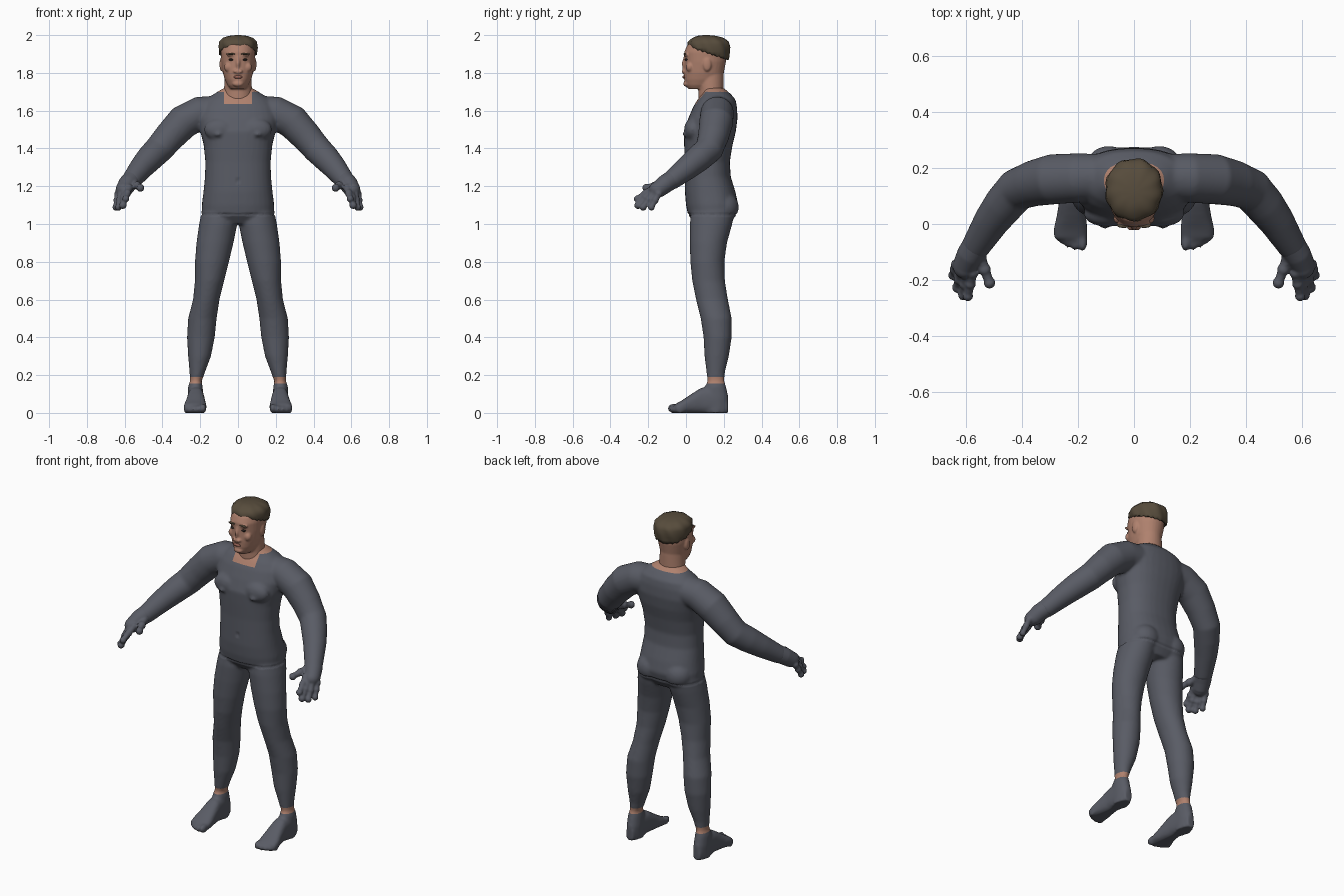
import bpy, bmesh, math
from mathutils import Vector, Matrix

if "Cube" in bpy.data.objects:
    bpy.data.objects.remove(bpy.data.objects["Cube"], do_unlink=True)


def material(name, rgb):
    m = bpy.data.materials.new(name)
    m.use_nodes = True
    m.diffuse_color = (*rgb, 1)
    node = next(n for n in m.node_tree.nodes if n.type == 'BSDF_PRINCIPLED')
    node.inputs["Base Color"].default_value = (*rgb, 1)
    return m


suit = material("slate_suit", (0.1, 0.106, 0.13))
skin = material("skin", (0.43, 0.22, 0.155))
hair = material("brown_hair", (0.095, 0.072, 0.045))
lip = material("lips", (0.3, 0.12, 0.09))
dark = material("dark_eye", (0.03, 0.022, 0.02))


def loft(bm, rings, n=32, e=2.0):
    """Closed skin over rings given as (centre, half axis, half axis)."""
    loops = []
    for c, u, v in rings:
        loop = []
        for i in range(n):
            a = math.tau * i / n
            ca, sa = math.cos(a), math.sin(a)
            p = c + u * math.copysign(abs(ca) ** (2 / e), ca) + v * math.copysign(abs(sa) ** (2 / e), sa)
            loop.append(bm.verts.new(p))
        loops.append(loop)
    for a, b in zip(loops, loops[1:]):
        for i in range(n):
            j = (i + 1) % n
            bm.faces.new((a[i], a[j], b[j], b[i]))
    bm.faces.new(loops[0][::-1])
    bm.faces.new(loops[-1])


def column(bm, rows, s=1, e=2.0):
    """Upright loft from rows of (z, x0, x1, y0, y1)."""
    loft(bm, [(Vector((s * (a + b) / 2, (c + d) / 2, z)), Vector(((b - a) / 2, 0, 0)),
               Vector((0, (d - c) / 2, 0))) for z, a, b, c, d in rows], e=e)


def limb(bm, pts, s=1):
    """Round tube through points (x, y, z, radius)."""
    ps = [Vector((s * p[0], p[1], p[2])) for p in pts]
    rings = []
    for i, p in enumerate(ps):
        t = ps[min(i + 1, len(ps) - 1)] - ps[max(i - 1, 0)]
        u = t.cross(Vector((0, 0, 1))).normalized()
        v = t.cross(u).normalized()
        rings.append((p, u * pts[i][3], v * pts[i][3]))
    loft(bm, rings)


def ball(bm, c, r, s=1):
    r = (r, r, r) if isinstance(r, float) else r
    m = Matrix.Translation((s * c[0], c[1], c[2])) @ Matrix.Diagonal((*r, 1))
    bmesh.ops.create_uvsphere(bm, u_segments=20, v_segments=12, radius=1, matrix=m)


def finish(bm, name, mats, voxel=0, smooth=0):
    """Make an object; optionally fuse the overlapping pieces into one skin."""
    bmesh.ops.recalc_face_normals(bm, faces=bm.faces)
    me = bpy.data.meshes.new(name)
    bm.to_mesh(me)
    bm.free()
    ob = bpy.data.objects.new(name, me)
    bpy.context.collection.objects.link(ob)
    if voxel:
        r = ob.modifiers.new("fuse", 'REMESH')
        r.mode, r.voxel_size = 'VOXEL', voxel
        k = ob.modifiers.new("soften", 'SMOOTH')
        k.factor, k.iterations = 0.5, smooth
        dg = bpy.context.evaluated_depsgraph_get()
        ob.data = bpy.data.meshes.new_from_object(ob.evaluated_get(dg))
        ob.modifiers.clear()
    ob.data.materials.clear()
    for m in mats:
        ob.data.materials.append(m)
    ob.data.polygons.foreach_set("use_smooth", [True] * len(ob.data.polygons))
    return ob


# Body: torso, arms, legs and feet fused together
bm = bmesh.new()
torso = [(1.0, .13, .05, .23), (1.05, .19, .01, .265), (1.1, .192, 0, .277),
         (1.17, .183, -.006, .262), (1.25, .175, -.006, .237), (1.33, .173, -.006, .232),
         (1.42, .182, -.01, .247), (1.49, .2, -.012, .264), (1.56, .215, .012, .273),
         (1.62, .2, .038, .27), (1.66, .17, .062, .262), (1.69, .125, .085, .235),
         (1.72, .075, .09, .2)]
column(bm, [(z, -x, x, a, b) for z, x, a, b in torso], e=2.3)
leg = [(1.08, .01, .19, .03, .26), (1.0, .004, .206, .02, .245), (.9, .024, .22, .02, .217),
       (.8, .048, .228, .023, .203), (.7, .073, .228, .033, .206), (.6, .098, .238, .053, .222),
       (.5, .113, .264, .078, .242), (.4, .123, .27, .093, .242), (.3, .143, .264, .098, .227),
       (.22, .173, .257, .108, .207), (.19, .183, .255, .111, .204), (.17, .193, .254, .115, .202),
       (.14, .187, .264, .1, .212), (.08, .183, .267, .09, .226), (.0, .185, .265, .09, .222)]
foot = [(.222, .2, .25, .07), (.15, .183, .267, .135), (.08, .178, .268, .13),
        (.03, .172, .276, .098), (-.02, .166, .288, .064), (-.055, .168, .286, .045)]
toes = [(.184, -.066, .024), (.212, -.068, .019), (.236, -.06, .018), (.258, -.048, .017), (.276, -.03, .016)]
arm = [(.08, .17, 1.6, .08), (.2, .165, 1.588, .088), (.29, .16, 1.54, .09), (.36, .145, 1.465, .082),
       (.42, .122, 1.395, .076), (.465, .07, 1.35, .072), (.51, .01, 1.3, .064), (.572, -.09, 1.222, .05)]
for s in (1, -1):
    column(bm, leg, s)
    loft(bm, [(Vector((s * (a + b) / 2, y, h / 2)), Vector(((b - a) / 2, 0, 0)), Vector((0, 0, h / 2 + .003)))
              for y, a, b, h in foot], e=2.6)
    for x, y, r in toes:
        ball(bm, (x, y, r), (r * .72, r + .008, r + .002), s)
    limb(bm, arm, s)
    ball(bm, (.095, .035, 1.5), (.085, .045, .06), s)
    ball(bm, (.105, -.006, 1.475), (.02, .012, .012), s)
    ball(bm, (.09, .2, 1.09), (.085, .08, .08), s)
body = finish(bm, "body_suit", [suit, skin], .0085, 6)

# Clean edges at the collar and cuffs, then bare skin at neck and ankles
bm = bmesh.new()
bm.from_mesh(body.data)
for axis, values in ((2, (.155, .19, 1.635, 1.7)), (0, (.075, -.075))):
    for d in values:
        co, no = Vector(), Vector()
        co[axis], no[axis] = d, 1
        bmesh.ops.bisect_plane(bm, geom=bm.verts[:] + bm.edges[:] + bm.faces[:], dist=.0005,
                               plane_co=co, plane_no=no)
bm.normal_update()
for v in bm.verts:
    v.co.z = max(v.co.z, 0)
    waist = abs(v.co.z - 1.05) < .005
    navel = abs(v.co.x) < .008 and abs(v.co.z - 1.23) < .014 and v.co.y < .05
    if waist or navel:
        v.co -= v.normal * .005
for f in bm.faces:
    c = f.calc_center_median()
    collar = c.z > 1.7 or (c.z > 1.635 and abs(c.x) < .075 and c.y < .13)
    f.material_index = int(collar or .155 < c.z < .19)
bm.to_mesh(body.data)
bm.free()

# Hands: palm, four jointed fingers and a thumb
fingers = [((.578, -.175, 1.19), (.595, -.262, 1.13), .018), ((.598, -.18, 1.175), (.61, -.258, 1.095), .019),
           ((.618, -.17, 1.165), (.633, -.23, 1.085), .018), ((.635, -.145, 1.16), (.648, -.185, 1.085), .017),
           ((.55, -.12, 1.215), (.515, -.215, 1.19), .02)]
for s, name in ((1, "left_hand"), (-1, "right_hand")):
    bm = bmesh.new()
    limb(bm, [(.56, -.07, 1.238, .05), (.585, -.11, 1.212, .049), (.605, -.15, 1.18, .044)], s)
    ball(bm, (.605, -.15, 1.182), (.043, .047, .042), s)
    for a, b, r in fingers:
        a, b = Vector(a), Vector(b)
        limb(bm, [(*a, r), (*a.lerp(b, .5), r * .9), (*b, r * .8)], s)
        for t in (0, .45, .95):
            ball(bm, a.lerp(b, t), r * (1.2 - .15 * t), s)
    finish(bm, name, [suit], .0055, 3)

# Head with neck, jaw, nose, brow and ears
bm = bmesh.new()
head = [(1.715, .04, .012, .13), (1.735, .056, -.002, .16), (1.765, .07, -.01, .19), (1.8, .08, -.011, .2),
        (1.86, .089, -.008, .212), (1.91, .091, -.01, .215), (1.945, .088, .006, .212),
        (1.965, .078, .03, .195), (1.982, .045, .06, .165)]
column(bm, [(z, -x, x, a, b) for z, x, a, b in head], e=2.1)
column(bm, [(1.56, -.07, .07, .09, .2), (1.66, -.078, .078, .065, .205),
            (1.71, -.074, .074, .065, .2), (1.8, -.07, .07, .05, .2)])
limb(bm, [(0, -.002, 1.885, .01), (0, -.012, 1.85, .011), (0, -.021, 1.815, .014), (0, -.012, 1.8, .012)])
ball(bm, (0, .003, 1.742), (.03, .018, .016))
for s in (1, -1):
    ball(bm, (.014, -.012, 1.808), (.011, .012, .009), s)
    ball(bm, (.035, .001, 1.896), (.028, .012, .009), s)
    ball(bm, (.052, .02, 1.83), (.022, .02, .025), s)
    ball(bm, (.088, .112, 1.845), (.01, .022, .036), s)
finish(bm, "head", [skin], .0055, 3)

# Facial details
bm = bmesh.new()
ball(bm, (0, -.011, 1.778), (.025, .008, .008))
finish(bm, "lips", [lip])
for label, c, r, m in (("eye", (.036, .002, 1.87), (.014, .01, .006), dark),
                       ("eyebrow", (.037, -.005, 1.9), (.024, .009, .005), hair)):
    for s, side in ((1, "left_"), (-1, "right_")):
        bm = bmesh.new()
        ball(bm, c, r, s)
        finish(bm, side + label, [m])

# Hair cap: lumpy locks, trimmed along a slope that falls towards the nape
bm = bmesh.new()
cap = [(1.85, .088, .05, .22), (1.89, .098, .025, .228), (1.935, .103, .01, .234), (1.965, .099, .012, .228),
       (1.985, .08, .035, .2), (1.996, .048, .06, .16), (2.0, .012, .095, .12)]
column(bm, [(z, -x, x, a, b) for z, x, a, b in cap], e=2.1)
bmesh.ops.subdivide_edges(bm, edges=bm.edges[:], cuts=1, use_grid_fill=True)
for v in bm.verts:
    a = math.atan2(v.co.y - .12, v.co.x)
    k = 1 + .025 * math.sin(9 * a + 40 * v.co.z)
    v.co.x *= k
    v.co.y = .12 + (v.co.y - .12) * k
    v.co.z = max(v.co.z, 1.94 - .33 * (v.co.y - .01) + .004 * math.sin(23 * a))
finish(bm, "hair", [hair])
